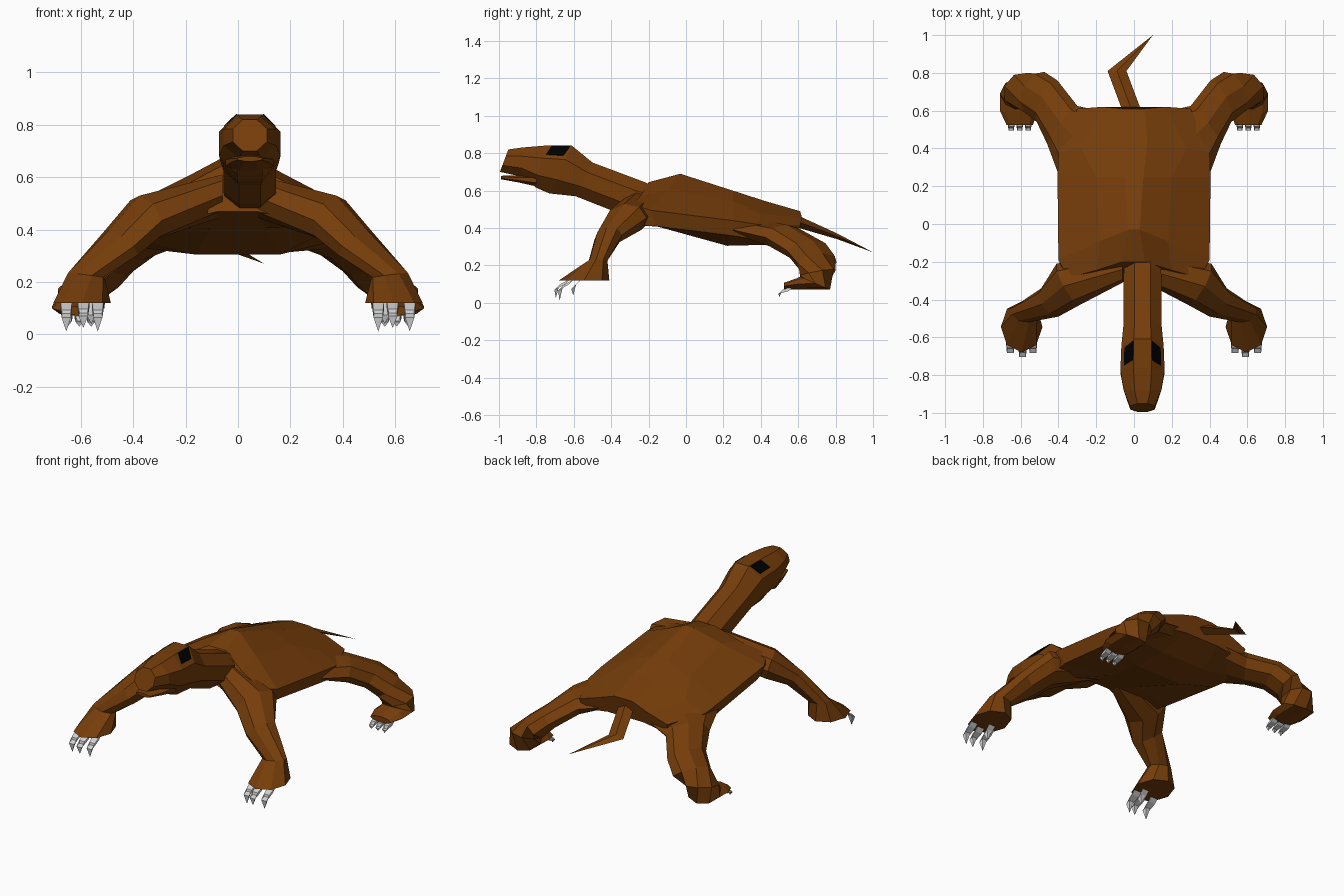
import bpy, bmesh, math
from mathutils import Vector as V

if "Cube" in bpy.data.objects:
    bpy.data.objects.remove(bpy.data.objects["Cube"])


def material(name, rgb):
    m = bpy.data.materials.new(name)
    m.diffuse_color = (*rgb, 1)
    m.use_nodes = True
    m.node_tree.nodes["Principled BSDF"].inputs["Base Color"].default_value = m.diffuse_color
    return m


BROWN = material("brown hide", (0.18, 0.047, 0.003))
GREY = material("claw grey", (0.62, 0.62, 0.62))
BLACK = material("eye black", (0, 0, 0))


def loft(name, rings, mat, tip=None):
    """Skin a list of point rings, capping both ends (or closing to a tip)."""
    bm = bmesh.new()
    vs = [[bm.verts.new(p) for p in r] for r in rings]
    n = len(vs[0])
    for a, b in zip(vs, vs[1:]):
        for i in range(n):
            j = (i + 1) % n
            bm.faces.new((a[i], a[j], b[j], b[i]))
    bm.faces.new(vs[0])
    if tip:
        t = bm.verts.new(tip)
        for i in range(n):
            bm.faces.new((vs[-1][i], vs[-1][(i + 1) % n], t))
    else:
        bm.faces.new(vs[-1])
    bmesh.ops.recalc_face_normals(bm, faces=bm.faces)
    me = bpy.data.meshes.new(name)
    bm.to_mesh(me)
    bm.free()
    me.materials.append(mat)
    ob = bpy.data.objects.new(name, me)
    bpy.context.collection.objects.link(ob)
    return ob


def ring(c, a, b, n=8, turn=0.0, side=1):
    """Elliptical ring around c with half axes a and b; side=-1 mirrors x."""
    out = []
    for i in range(n):
        t = turn + 2 * math.pi * i / n
        p = V(c) + V(a) * math.cos(t) + V(b) * math.sin(t)
        out.append(V((p.x * side, p.y, p.z)))
    return out


# body: half profiles from ridge to belly, mirrored across x
half_sections = [
    [(.06, -.20, .645), (.20, -.245, .57), (.35, -.285, .525), (.32, -.37, .42), (.07, -.30, .47)],
    [(.03, -.03, .69), (.18, -.09, .61), (.40, -.19, .495), (.37, -.16, .41), (.10, -.10, .405)],
    [(.05, .25, .60), (.20, .25, .545), (.405, .25, .44), (.38, .24, .36), (.16, .22, .305)],
    [(.07, .42, .545), (.28, .40, .475), (.40, .38, .42), (.37, .42, .33), (.15, .42, .31)],
    [(.06, .61, .49), (.17, .62, .455), (.30, .61, .41), (.29, .59, .345), (.12, .59, .37)],
]
loft("body", [[V(p) for p in h] + [V((-x, y, z)) for x, y, z in reversed(h)]
              for h in half_sections], BROWN)

# neck and head: top y/z, bottom y/z, half width
CX = 0.045
K = 1 / math.cos(math.pi / 8)
head_sections = [
    (-.12, .60, -.17, .47, .09), (-.22, .645, -.40, .495, .10),
    (-.50, .75, -.59, .57, .10), (-.61, .84, -.73, .585, .112),
    (-.76, .84, -.80, .615, .117), (-.88, .83, -.88, .675, .10),
    (-.95, .82, -.995, .70, .065),
]
head = []
for yt, zt, yb, zb, w in head_sections:
    head.append(ring((CX, (yt + yb) / 2, (zt + zb) / 2), (w * K, 0, 0),
                     (0, (yt - yb) / 2 * K, (zt - zb) / 2 * K), 8, math.pi / 8))
loft("neck_and_head", head, BROWN)

# lower jaw
loft("lower_jaw", [ring((CX, y, z), (w, 0, 0), (0, 0, h), 8, math.pi / 8)
                   for y, z, w, h in [(-.80, .655, .10, .035), (-.90, .663, .08, .02),
                                      (-.99, .670, .05, .01)]], BROWN)

# eyes: thin plates lying on the upper diagonal head facets
for name, lo, hi in (("right_eye", 0, 1), ("left_eye", 3, 2)):
    back, front = head[3], head[4]

    def on_facet(u, v):
        return back[lo].lerp(front[lo], u).lerp(back[hi].lerp(front[hi], u), v)

    quad = [on_facet(u, v) for u, v in ((.15, .3), (.85, .3), (.72, .98), (.05, .98))]
    nrm = (quad[1] - quad[0]).cross(quad[3] - quad[0]).normalized()
    if nrm.z < 0:
        nrm = -nrm
    loft(name, [[p - nrm * .004 for p in quad], [p + nrm * .004 for p in quad]], BLACK)

# tail: flat kinked blade
loft("tail", [ring((.0, .57, .445), (.05, 0, 0), (0, 0, .035), 4),
              ring((-.09, .81, .355), (.05, 0, 0), (0, 0, .015), 4)],
     BROWN, tip=(.10, 1.0, .27))

# legs: rings of centre, half axis, half axis
front_leg = [
    ((.06, -.23, .53), (0, .08, 0), (0, -.01, .08)),
    ((.35, -.32, .445), (.06, .11, .01), (.025, -.01, .085)),
    ((.445, -.415, .35), (.045, .075, .015), (.045, -.01, .05)),
    ((.578, -.47, .225), (.02, .05, 0), (.07, -.01, .01)),
    ((.595, -.545, .12), (0, .135, 0), (.11, 0, 0)),
]
rear_leg = [
    ((.27, .42, .39), (.125, -.17, 0), (.01, .01, .05)),
    ((.38, .525, .35), (.08, -.10, 0), (.01, .01, .068)),
    ((.46, .65, .28), (.055, -.11, 0), (.03, .025, .055)),
    ((.53, .70, .215), (.055, -.105, 0), (.05, .03, .05)),
    ((.595, .705, .16), (.09, -.05, 0), (.04, .085, .02)),
    ((.61, .69, .105), (.10, 0, 0), (0, .08, -.035)),
    ((.61, .60, .10), (.10, 0, 0), (0, .01, -.03)),
    ((.605, .525, .09), (.07, 0, 0), (0, 0, -.018)),
]
# claws: x, base y, reach, base z, tip z, thickness
front_claws = [(x, y, r, .115, z, .032) for x, y, r, z in
               ((.535, -.61, .06, .012), (.59, -.63, .06, .025),
                (.655, -.61, .06, .012), (.56, -.57, .03, .04))]
rear_claws = [(x, .56, .055, .075, .03, .026) for x in (.56, .605, .65)]

for side, word in ((1, "right"), (-1, "left")):
    for leg, claws, kind in ((front_leg, front_claws, "front"), (rear_leg, rear_claws, "rear")):
        loft(f"{word}_{kind}_leg", [ring(c, a, b, 8, 0, side) for c, a, b in leg], BROWN)
        for i, (x, y, reach, z0, z1, r) in enumerate(claws):
            loft(f"{word}_{kind}_claw_{i + 1}", [
                ring((x, y, z0), (r, 0, 0), (0, r * .7, r * .7), 4, math.pi / 4, side),
                ring((x, y - reach, z0 - .35 * (z0 - z1)), (r * .8, 0, 0), (0, r * .6, r * .6),
                     4, math.pi / 4, side)],
                GREY, tip=(x * side, y - reach * 1.1, z1))
